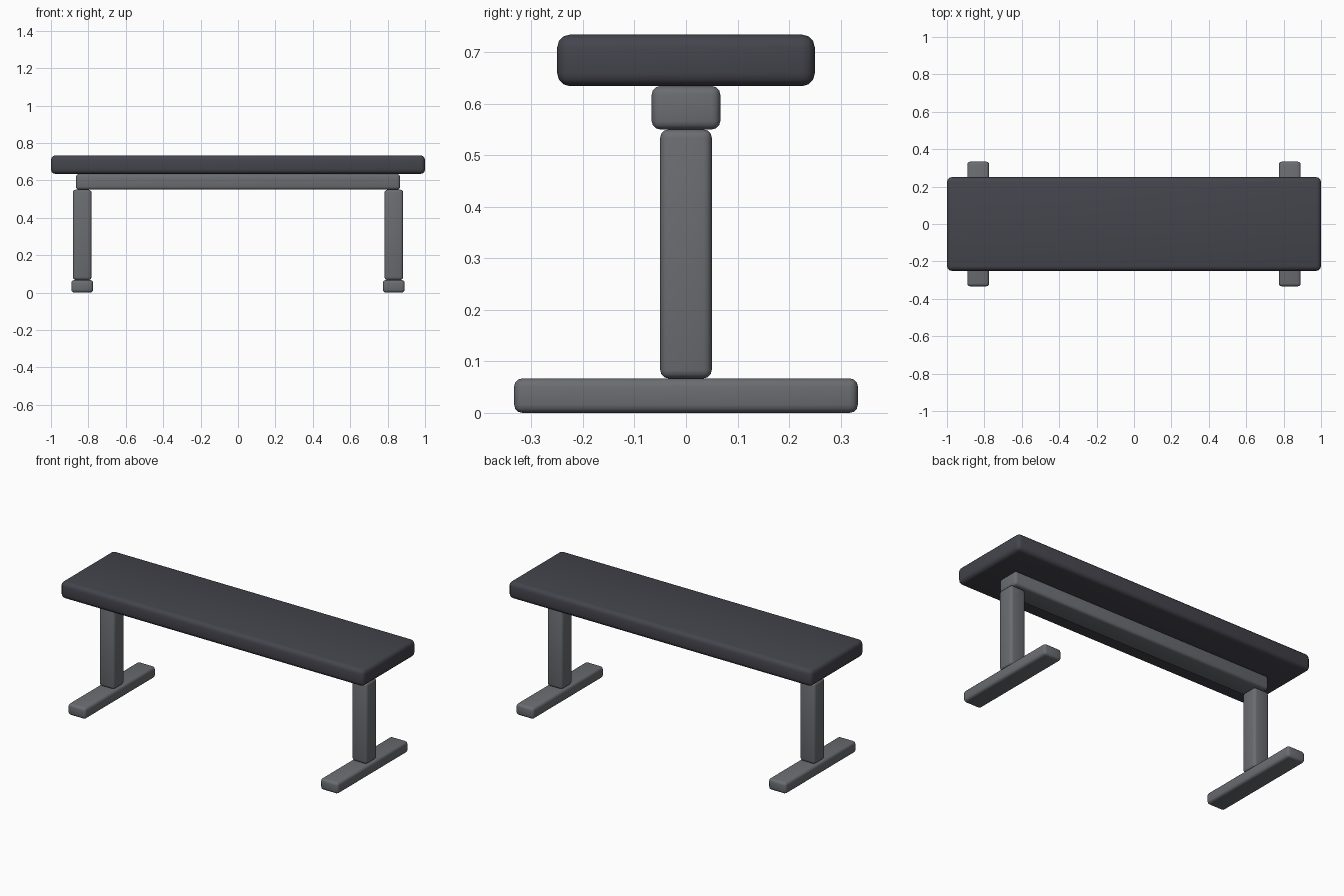
import bpy
import math

if "Cube" in bpy.data.objects:
    bpy.data.objects.remove(bpy.data.objects["Cube"])


def make_material(name, colour):
    mat = bpy.data.materials.new(name)
    mat.diffuse_color = (*colour, 1.0)
    mat.use_nodes = True
    mat.node_tree.nodes["Principled BSDF"].inputs["Base Color"].default_value = mat.diffuse_color
    return mat


padding = make_material("dark padding", (0.058, 0.058, 0.074))
steel = make_material("grey steel", (0.145, 0.152, 0.165))


def rounded_box(name, centre, size, radius, mat):
    """Box with rounded edges and soft shading."""
    bpy.ops.mesh.primitive_cube_add(size=1, location=centre)
    obj = bpy.context.object
    obj.name = name
    obj.scale = size
    bpy.ops.object.transform_apply(location=False, rotation=False, scale=True)
    bevel = obj.modifiers.new("rounded edges", 'BEVEL')
    bevel.width = radius
    bevel.segments = 3
    bpy.ops.object.modifier_apply(modifier=bevel.name)
    bpy.ops.object.shade_smooth_by_angle(angle=math.radians(40))
    obj.data.materials.append(mat)
    return obj


# Padded seat and the rail that carries it
rounded_box("seat", (0, 0, 0.684), (2.0, 0.5, 0.1), 0.025, padding)
rounded_box("support_rail", (0, 0, 0.592), (1.733, 0.133, 0.084), 0.016, steel)

# Post and cross foot at each end
for side, x in (("left", -0.833), ("right", 0.833)):
    rounded_box(side + "_post", (x, 0, 0.3085), (0.1, 0.1, 0.483), 0.016, steel)
    rounded_box(side + "_foot", (x, 0, 0.0335), (0.117, 0.667, 0.067), 0.016, steel)
